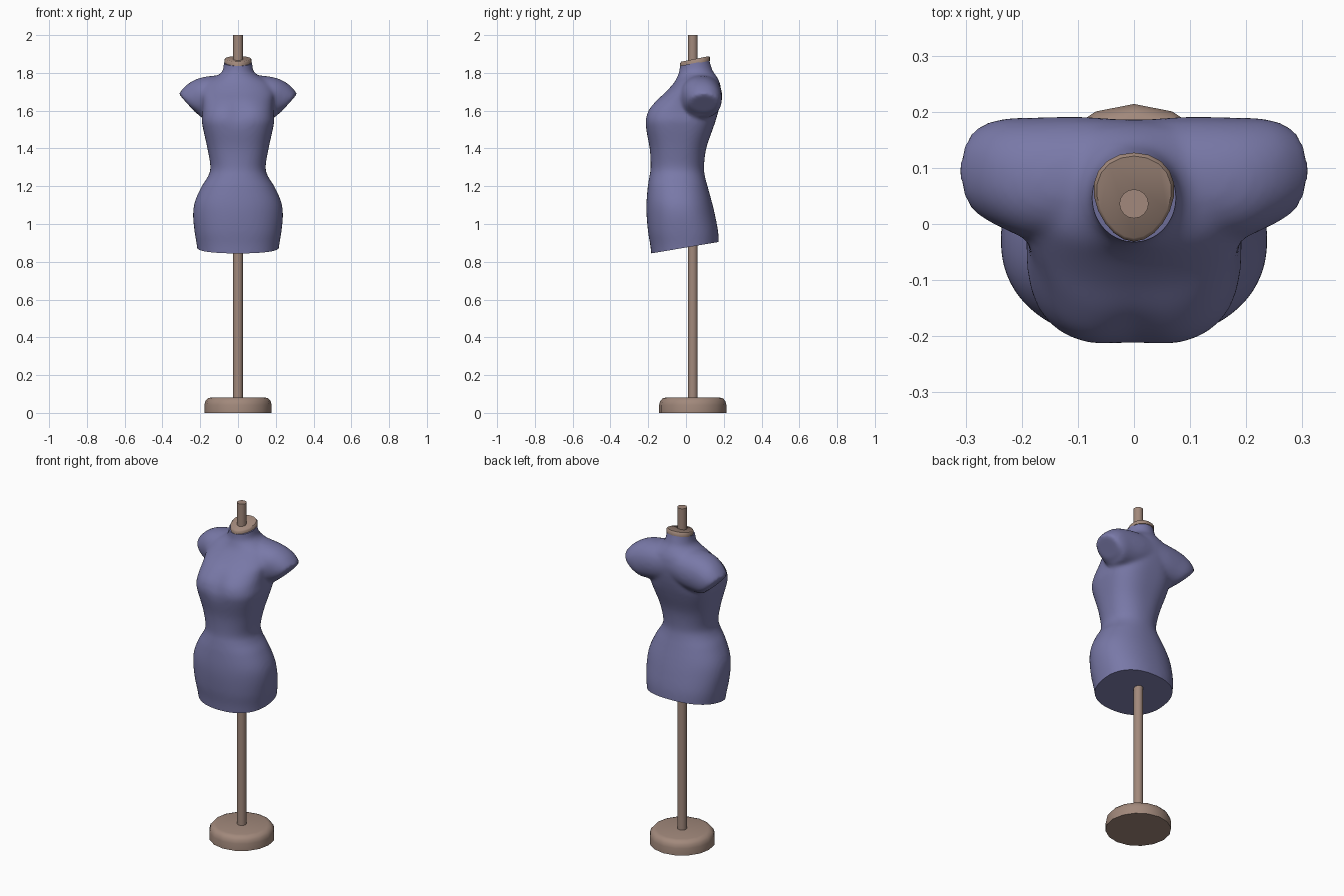
import bpy, bmesh, math
from mathutils import Vector

if "Cube" in bpy.data.objects:
    bpy.data.objects.remove(bpy.data.objects["Cube"])


def material(name, rgb):
    m = bpy.data.materials.new(name)
    m.diffuse_color = (*rgb, 1)
    m.use_nodes = True
    m.node_tree.nodes["Principled BSDF"].inputs["Base Color"].default_value = m.diffuse_color
    return m


BLUE = material("blue fabric", (0.19, 0.19, 0.39))
WOOD = material("brown wood", (0.36, 0.25, 0.20))


def finish(bm, name, mat, angle=40):
    bmesh.ops.recalc_face_normals(bm, faces=bm.faces)
    me = bpy.data.meshes.new(name)
    bm.to_mesh(me)
    bm.free()
    me.materials.append(mat)
    ob = bpy.data.objects.new(name, me)
    bpy.context.collection.objects.link(ob)
    bpy.context.view_layer.objects.active = ob
    for o in bpy.context.selected_objects:
        o.select_set(False)
    ob.select_set(True)
    bpy.ops.object.shade_smooth_by_angle(angle=math.radians(angle))
    return ob


def loft(bm, rings):
    """Skin a list of equal point rings and cap both ends."""
    vs = [[bm.verts.new(p) for p in r] for r in rings]
    n = len(vs[0])
    for a, b in zip(vs, vs[1:]):
        for i in range(n):
            bm.faces.new((a[i], a[(i + 1) % n], b[(i + 1) % n], b[i]))
    bm.faces.new(vs[0][::-1])
    bm.faces.new(vs[-1])


def spline(rows, steps=4):
    """Catmull-Rom through rows of numbers."""
    out = []
    for i in range(len(rows) - 1):
        q = [rows[max(0, min(len(rows) - 1, i + k))] for k in (-1, 0, 1, 2)]
        for s in range(steps):
            t = s / steps
            out.append([b + 0.5 * t * (c - a + t * (2*a - 5*b + 4*c - d + t * (3*(b - c) + d - a)))
                        for a, b, c, d in zip(*q)])
    return out + [list(rows[-1])]


def power(v, e):
    return math.copysign(abs(v) ** (2 / e), v)


# torso sections: height, half width, front y, back y, squareness
TORSO = [
    (0.78, 0.205, -0.178, 0.172, 2.3), (0.88, 0.217, -0.188, 0.174, 2.3),
    (0.96, 0.230, -0.201, 0.170, 2.3), (1.05, 0.238, -0.209, 0.153, 2.2),
    (1.12, 0.228, -0.209, 0.136, 2.2), (1.20, 0.192, -0.202, 0.114, 2.2),
    (1.25, 0.160, -0.194, 0.101, 2.2), (1.30, 0.146, -0.187, 0.095, 2.2),
    (1.40, 0.162, -0.192, 0.107, 2.4), (1.50, 0.184, -0.212, 0.141, 2.7),
    (1.55, 0.192, -0.218, 0.158, 2.8), (1.60, 0.188, -0.206, 0.172, 2.7),
    (1.65, 0.190, -0.166, 0.182, 2.4), (1.70, 0.200, -0.108, 0.187, 2.2),
    (1.75, 0.175, -0.062, 0.178, 2.1), (1.785, 0.110, -0.044, 0.160, 2.0),
    (1.82, 0.079, -0.034, 0.138, 2.0), (1.92, 0.074, -0.030, 0.110, 2.0)]


def torso_ring(z, w, f, b, e, n=64):
    pts = []
    for i in range(n):
        a = 2 * math.pi * i / n
        x, s = w * power(math.cos(a), e), power(math.sin(a), e)
        y = (f + b) / 2 + (b - f) / 2 * s
        if s < 0:  # shallow hollow between the two sides of the bust
            y += 0.016 * math.exp(-(x / 0.05) ** 2 - ((z - 1.60) / 0.07) ** 2)
        pts.append((x, y, z))
    return pts


# shoulder stub sections: top x, top z, bottom x, bottom z, front y, back y
SHOULDER = [
    (0.00, 1.790, 0.00, 1.60, 0.00, 0.185), (0.10, 1.788, 0.08, 1.57, -0.03, 0.191),
    (0.20, 1.774, 0.15, 1.56, -0.03, 0.190), (0.265, 1.742, 0.195, 1.565, -0.008, 0.188),
    (0.306, 1.700, 0.212, 1.582, 0.010, 0.178), (0.311, 1.685, 0.226, 1.59, 0.022, 0.168)]


def shoulder_ring(side, xt, zt, xb, zb, f, b, n=32):
    pts = []
    for i in range(n):
        a = 2 * math.pi * i / n
        c, s = power(math.cos(a), 2.2), power(math.sin(a), 2.2)
        pts.append((side * ((xt + xb) / 2 + (xt - xb) / 2 * s), (f + b) / 2 + (b - f) / 2 * c,
                    (zt + zb) / 2 + (zt - zb) / 2 * s))
    return pts


# body: torso and shoulders fused into one smooth skin
bm = bmesh.new()
loft(bm, [torso_ring(*r) for r in spline(TORSO)])
for side in (-1, 1):
    loft(bm, [shoulder_ring(side, *r) for r in spline(SHOULDER)])
raw = finish(bm, "body_blank", BLUE)
rem = raw.modifiers.new("fuse", 'REMESH')
rem.mode, rem.voxel_size = 'VOXEL', 0.01
smo = raw.modifiers.new("soften", 'SMOOTH')
smo.factor, smo.iterations = 0.5, 10
fused = bpy.data.meshes.new_from_object(raw.evaluated_get(bpy.context.evaluated_depsgraph_get()))
bpy.data.objects.remove(raw)

# slanted cuts at the hem and the neck
bm = bmesh.new()
bm.from_mesh(fused)
for co, no in (((0, -0.18, 0.845), (0, 0.17, -1)), ((0, -0.03, 1.837), (0, -0.2, 1))):
    cut = bmesh.ops.bisect_plane(bm, geom=bm.verts[:] + bm.edges[:] + bm.faces[:], dist=1e-5,
                                 plane_co=Vector(co), plane_no=Vector(no), clear_outer=True)
    rim = [e for e in cut["geom_cut"] if isinstance(e, bmesh.types.BMEdge)]
    bmesh.ops.contextual_create(bm, geom=rim)
finish(bm, "body", BLUE)


# neck cap: egg-shaped slanted disc
def cap_ring(scale, lift, n=20):
    pts = []
    for i in range(n):
        a = 2 * math.pi * i / n
        x = 0.069 * scale * math.cos(a) * (1 + 0.18 * math.sin(a))
        y = 0.048 + 0.077 * scale * math.sin(a)
        pts.append((x, y, 1.837 + 0.2 * (y + 0.03) + lift))
    return pts


bm = bmesh.new()
loft(bm, [cap_ring(1.03, -0.004), cap_ring(1.03, 0.014), cap_ring(0.95, 0.021)])
finish(bm, "neck_cap", WOOD, 50)


# stand: turned pole and rounded base
def turned(name, profile, n=16):
    bm = bmesh.new()
    loft(bm, [[(r * math.cos(2 * math.pi * i / n), 0.036 + r * math.sin(2 * math.pi * i / n), z)
               for i in range(n)] for r, z in profile])
    return finish(bm, name, WOOD, 50)


turned("pole", [(0.026, 0.07), (0.026, 2.0)])
turned("base", [(0.178, 0), (0.178, 0.042), (0.173, 0.062), (0.160, 0.077), (0.140, 0.082)])
